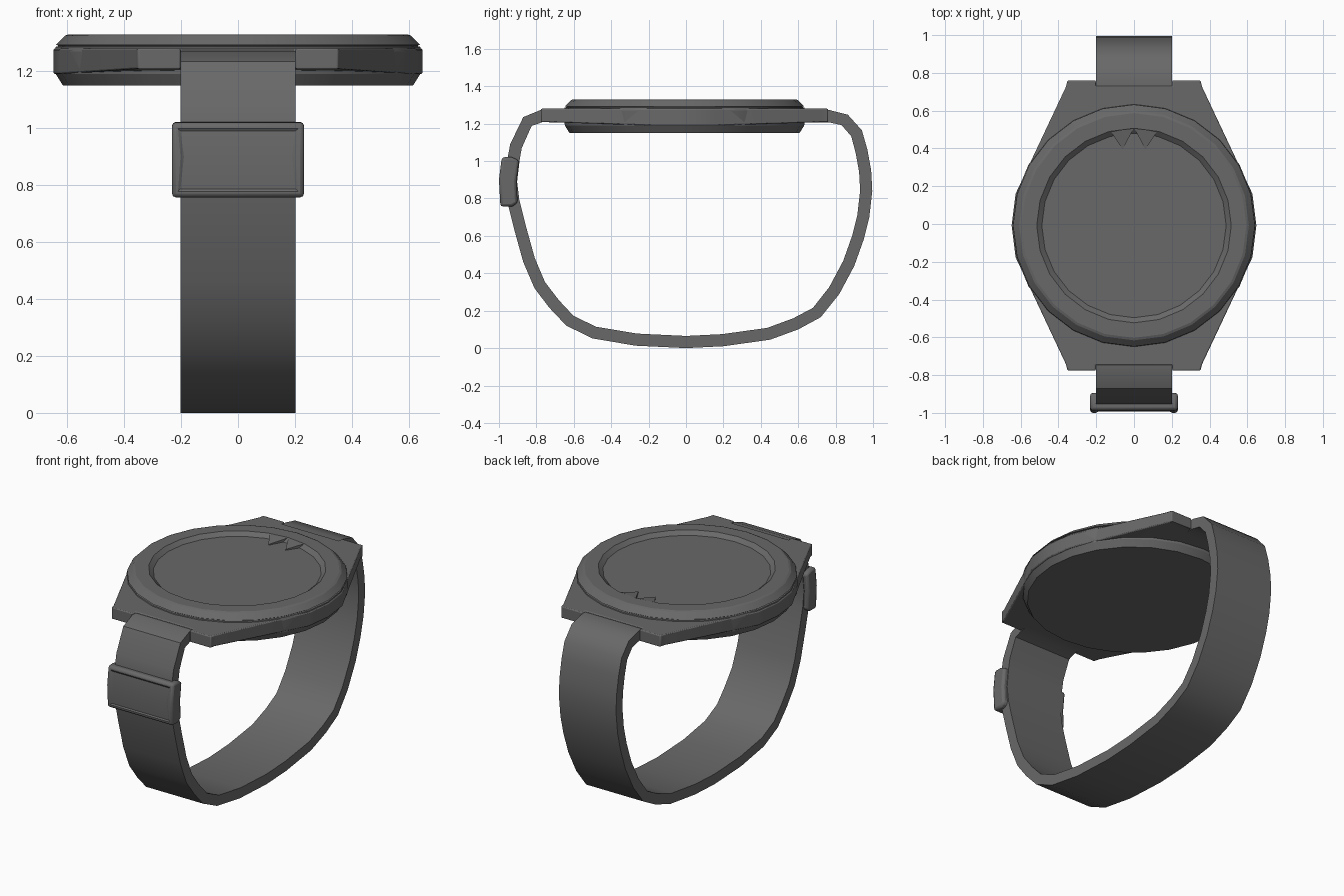
import bpy, bmesh, math
from mathutils import Vector

if "Cube" in bpy.data.objects:
    bpy.data.objects.remove(bpy.data.objects["Cube"])

CY = -0.008   # centre of the case in y

# dark grey shared by every part
dark = bpy.data.materials.new("dark_grey")
dark.diffuse_color = (0.14, 0.14, 0.14, 1)
dark.use_nodes = True
dark.node_tree.nodes["Principled BSDF"].inputs["Base Color"].default_value = dark.diffuse_color


def finish(name, bm, smooth=None, bevel=0.0):
    bmesh.ops.recalc_face_normals(bm, faces=bm.faces)
    me = bpy.data.meshes.new(name)
    bm.to_mesh(me)
    bm.free()
    me.materials.append(dark)
    ob = bpy.data.objects.new(name, me)
    bpy.context.collection.objects.link(ob)
    if bevel:
        m = ob.modifiers.new("Bevel", 'BEVEL')
        m.width, m.segments = bevel, 2
        m.limit_method, m.angle_limit = 'ANGLE', math.radians(50)
    if smooth:
        bpy.ops.object.select_all(action='DESELECT')
        ob.select_set(True)
        bpy.context.view_layer.objects.active = ob
        bpy.ops.object.shade_smooth_by_angle(angle=math.radians(smooth))
    return ob


def lathe(name, profile, sides=24):
    """Revolve (radius, z) points around the case axis."""
    bm = bmesh.new()
    vs = [bm.verts.new((r, CY, z)) for r, z in profile]
    es = [bm.edges.new(p) for p in zip(vs, vs[1:])]
    bmesh.ops.spin(bm, geom=vs + es, cent=(0, CY, 0), axis=(0, 0, 1),
                   angle=2 * math.pi, steps=sides)
    bmesh.ops.remove_doubles(bm, verts=bm.verts, dist=1e-4)
    return finish(name, bm, smooth=20)


def extrude_x(profile, half):
    """Closed (y, z) outline extruded across x; returns bmesh and side faces."""
    bm = bmesh.new()
    a = [bm.verts.new((-half, y, z)) for y, z in profile]
    b = [bm.verts.new((half, y, z)) for y, z in profile]
    n = len(a)
    sides = [bm.faces.new((a[i], a[(i + 1) % n], b[(i + 1) % n], b[i]))
             for i in range(n)]
    bm.faces.new(a)
    bm.faces.new(b[::-1])
    return bm, sides


# round case: chamfered back, fine groove, sloping bezel and recessed dial
lathe("case_and_bezel", [(0, 1.15), (0.615, 1.15), (0.64, 1.19), (0.645, 1.27),
                         (0.640, 1.286), (0.632, 1.288), (0.632, 1.291), (0.640, 1.293),
                         (0.608, 1.325), (0.595, 1.33), (0.515, 1.33),
                         (0.488, 1.307), (0, 1.307)])

# two pointed teeth marking the twelve o'clock position
bm = bmesh.new()
for s in (-1, 1):
    tri = [(0.0, 0.51), (s * 0.12, 0.485), (s * 0.06, 0.395)]
    lo = [bm.verts.new((x, y, 1.305)) for x, y in tri]
    hi = [bm.verts.new((x, y, 1.328 if y > 0.45 else 1.312)) for x, y in tri]
    bm.faces.new(hi)
    bm.faces.new(lo[::-1])
    for i in range(3):
        j = (i + 1) % 3
        bm.faces.new((lo[i], lo[j], hi[j], hi[i]))
finish("hour_marker", bm)

# lug plate: tapered outline with a notch at each end for the strap
quarter = [(0.648, 0.0), (0.627, 0.168), (0.36, 0.735), (0.352, 0.768),
           (0.202, 0.768), (0.202, 0.738)]
half = quarter + [(-x, y) for x, y in reversed(quarter)]
outline = half[:-1] + [(-x, -y) for x, y in half[:-1]]
bm = bmesh.new()
low = [bm.verts.new((x, y + CY, 1.19 if abs(y) < 0.3 else 1.208)) for x, y in outline]
top = [bm.verts.new((x, y + CY, 1.28)) for x, y in outline]
n = len(outline)
for i in range(n):
    j = (i + 1) % n
    bm.faces.new((low[i], low[j], top[j], top[i]))
bm.faces.new(top)
under = bm.faces.new(low[::-1])
bmesh.ops.triangulate(bm, faces=[under])
finish("lug_plate", bm, smooth=20, bevel=0.006)

# strap: outer path from the back lug, round the wrist, to the front lug
path = [(0.71, 1.272), (0.77, 1.272), (0.865, 1.248), (0.94, 1.165), (0.97, 1.06),
        (0.99, 0.95), (0.996, 0.84), (0.98, 0.70), (0.95, 0.58), (0.90, 0.44),
        (0.82, 0.29), (0.72, 0.165), (0.60, 0.10), (0.45, 0.045), (0.20, 0.01),
        (0.0, 0.0), (-0.27, 0.013), (-0.50, 0.052), (-0.64, 0.12), (-0.73, 0.215),
        (-0.81, 0.32), (-0.87, 0.46), (-0.92, 0.64), (-0.955, 0.78), (-0.968, 0.89),
        (-0.953, 1.02), (-0.94, 1.09), (-0.87, 1.235), (-0.78, 1.272), (-0.71, 1.272)]
pts = [Vector(p) for p in path]
inner = []
for i, p in enumerate(pts):
    d0 = (p - pts[max(i - 1, 0)]).normalized()
    d1 = (pts[min(i + 1, len(pts) - 1)] - p).normalized()
    d = (d0 + d1).normalized()
    inner.append(p + Vector((d.y, -d.x)) * 0.065)
bm, _ = extrude_x(list(pts) + inner[::-1], 0.202)
finish("strap", bm, smooth=40)

# buckle: curved block round the strap with a recessed front panel
bm, sides = extrude_x([(-0.985, 1.02), (-1.0, 0.90), (-0.992, 0.757), (-0.93, 0.757),
                       (-0.90, 0.775), (-0.907, 0.89), (-0.893, 1.005), (-0.935, 1.022)], 0.232)
bmesh.ops.recalc_face_normals(bm, faces=bm.faces)
bmesh.ops.inset_region(bm, faces=sides[:2], thickness=0.03, depth=0.0)
bmesh.ops.inset_region(bm, faces=sides[:2], thickness=0.012, depth=-0.006)
finish("buckle", bm, smooth=30, bevel=0.014)
